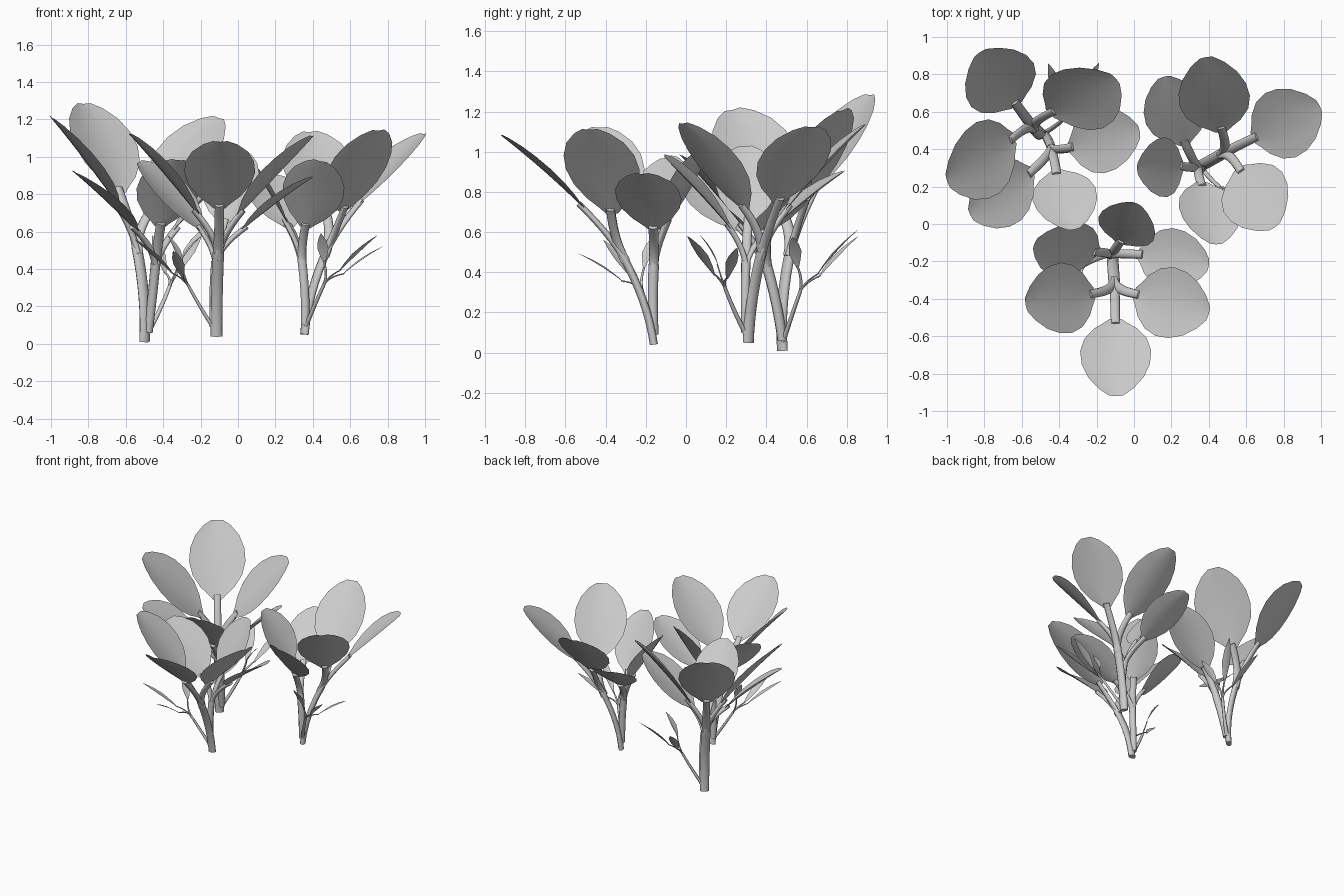
import bpy, bmesh, math
from mathutils import Vector, Matrix

cube = bpy.data.objects.get("Cube")
if cube:
    bpy.data.objects.remove(cube, do_unlink=True)

# Single plain material
grey = bpy.data.materials.new("plain_grey")
grey.use_nodes = True
COLOR = (0.6, 0.6, 0.6, 1)
grey.diffuse_color = COLOR
grey.node_tree.nodes["Principled BSDF"].inputs["Base Color"].default_value = COLOR

# Half width along the blade, as fractions of length and width
BROAD = [(0, .16), (.06, .32), (.15, .6), (.3, .88), (.47, 1), (.64, .96), (.8, .78), (.93, .48), (1, .2)]
LANCE = [(0, .15), (.2, .6), (.45, 1), (.7, .8), (.9, .35), (1, .04)]


def tube(bm, start, bend, end, r0, r1, flat, sides=8, steps=8):
    """Tapered, flattened stem along a quadratic curve."""
    start, bend, end = Vector(start), Vector(bend), Vector(end)
    side = (end - start).cross(Vector((0, 0, 1))).normalized()
    rings = []
    for i in range(steps + 1):
        t = i / steps
        p = start * (1 - t) ** 2 + bend * 2 * t * (1 - t) + end * t * t
        d = ((bend - start) * (1 - t) + (end - bend) * t).normalized()
        u = (side - d * side.dot(d)).normalized()
        v = d.cross(u) * flat
        r = r0 + (r1 - r0) * t
        rings.append([bm.verts.new(p + r * (u * math.cos(a) + v * math.sin(a)))
                      for a in (math.tau * k / sides for k in range(sides))])
    for a, b in zip(rings, rings[1:]):
        for k in range(sides):
            n = (k + 1) % sides
            bm.faces.new((a[k], a[n], b[n], b[k]))
    bm.faces.new(rings[0][::-1])
    bm.faces.new(rings[-1])


def blade(bm, root, tip, width, roll, outline, bow):
    """Thin cupped leaf with a gentle arch from root to tip."""
    root, tip = Vector(root), Vector(tip)
    axis = (tip - root).normalized()
    side = axis.cross(Vector((0, 0, 1))).normalized()
    up = side.cross(axis)
    turn = Matrix.Rotation(-math.radians(roll), 3, axis)
    side, up = turn @ side, turn @ up
    rows = []
    for t, w in outline:
        mid = root.lerp(tip, t) + up * bow * 4 * t * (1 - t)
        half = w * width / 2
        rows.append([bm.verts.new(mid + side * half * s + up * (s * s * half * 0.15))
                     for s in (-1, -.5, 0, .5, 1)])
    for a, b in zip(rows, rows[1:]):
        for k in range(len(a) - 1):
            bm.faces.new((a[k], a[k + 1], b[k + 1], b[k]))


def finish(bm, name, matrix):
    bmesh.ops.transform(bm, matrix=matrix, verts=bm.verts)
    mesh = bpy.data.meshes.new(name)
    bm.to_mesh(mesh)
    bm.free()
    mesh.materials.append(grey)
    obj = bpy.data.objects.new(name, mesh)
    bpy.context.collection.objects.link(obj)
    bpy.context.view_layer.objects.active = obj
    for other in bpy.context.selected_objects:
        other.select_set(False)
    obj.select_set(True)
    bpy.ops.object.shade_smooth_by_angle(angle=math.radians(70))


# Stems of one plant: start, bend, fork, radii, flatness
STEMS = {
    "tall_stem": ((0, 0, 0), (0, -.03, .22), (.01, -.16, .45), .031, .031, .65),
    "short_stem": ((-.015, 0, .05), (-.02, -.01, .22), (-.005, 0, .4), .024, .026, .9),
    "twig": ((0, 0, .02), (-.08, -.02, .14), (-.15, -.06, .27), .014, .01, .8),
}
# Leaves of one plant: root, tip, width, roll
LEAVES = {
    "tall_stem": [((.015, -.35, .68), (.02, -.76, 1.04), .38, 0),
                  ((.12, -.21, .65), (.515, -.32, 1.07), .38, 0),
                  ((-.1, -.21, .65), (-.465, -.27, 1.08), .38, 0)],
    "short_stem": [((.14, 0, .57), (.515, -.06, .85), .33, 0),
                   ((-.08, .01, .57), (-.415, .06, .93), .33, 22),
                   ((.04, .06, .6), (.13, .27, .99), .32, 0)],
    "twig": [((-.23, -.11, .33), (-.44, -.25, .52), .06, 0),
             ((-.18, -.15, .31), (-.23, -.38, .455), .06, 0),
             ((-.18, -.05, .38), (-.26, 0, .54), .06, 0)],
}


def plant(name, location, turn, tilt, scale):
    matrix = (Matrix.Translation(location) @ Matrix.Rotation(math.radians(turn), 4, "Z")
              @ Matrix.Rotation(math.radians(-tilt), 4, "X") @ Matrix.Scale(scale, 4))
    stems, leaves = bmesh.new(), bmesh.new()
    for part, (start, bend, fork, r0, r1, flat) in STEMS.items():
        tube(stems, start, bend, fork, r0, r1, flat)
        fork = Vector(fork)
        rise = (fork - Vector(bend)).normalized()
        small = part == "twig"
        for root, tip, width, roll in LEAVES[part]:
            root = Vector(root)
            into = root.lerp(Vector(tip), 0.06)
            foot = fork - rise * (0.01 if small else 0.04)
            bend_point = foot + rise * (root - foot).length * 0.45
            tube(stems, foot, bend_point, into, r1 * 0.9, .005 if small else .024, .6)
            blade(leaves, root, tip, width, roll, LANCE if small else BROAD, .008)
    finish(stems, name + "_stems", matrix)
    finish(leaves, name + "_leaves", matrix)


plant("front_plant", (-.115, -.16, .04), 0, 0, 1)
plant("left_plant", (.355, .31, .05), 115, 2.5, 1)
plant("right_plant", (-.5, .48, .01), 214.5, 13, 1.075)
